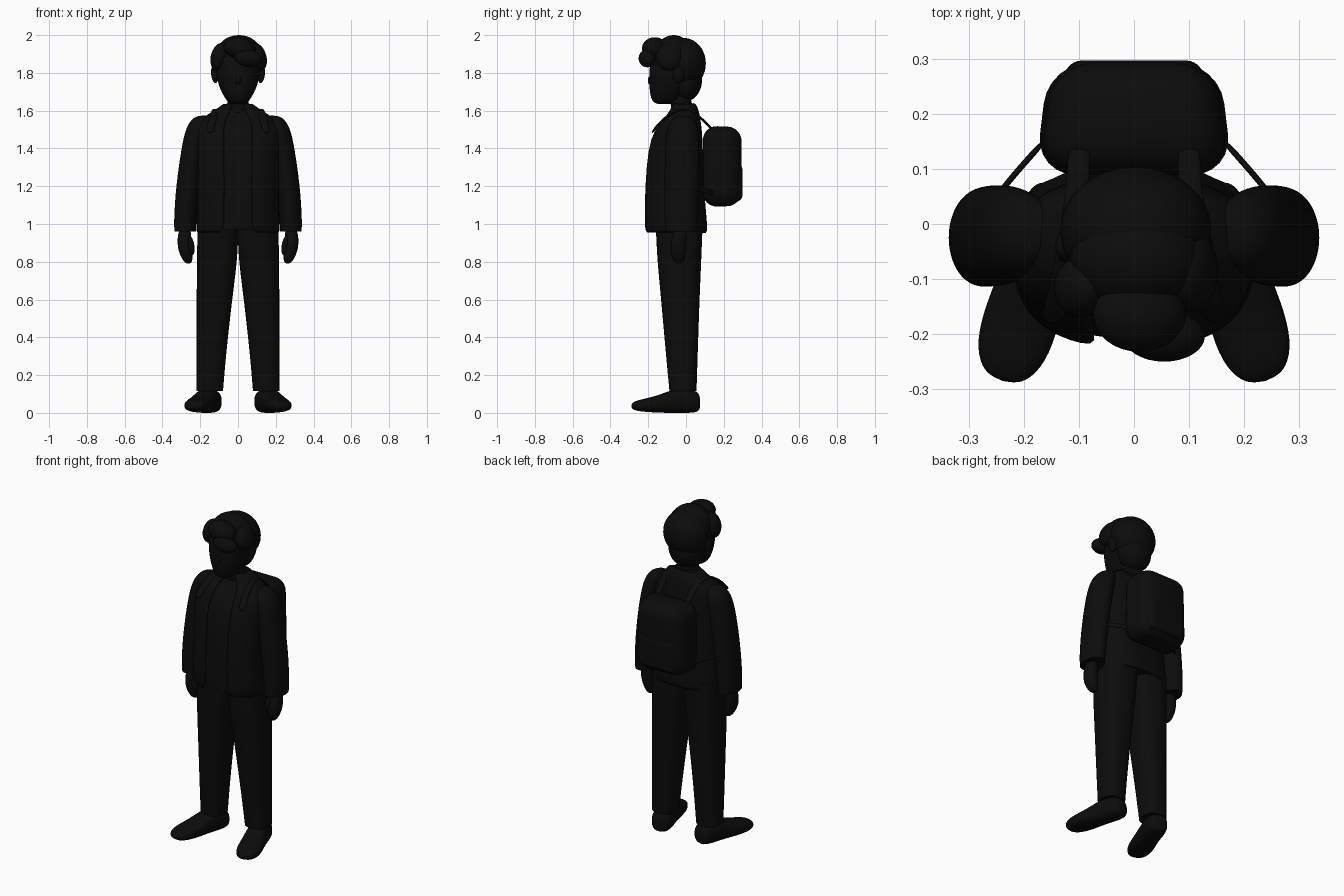
import bpy, bmesh, math
from mathutils import Matrix, Vector

if "Cube" in bpy.data.objects:
    bpy.data.objects.remove(bpy.data.objects["Cube"])

black = bpy.data.materials.new("near_black")
black.diffuse_color = (0.0035, 0.0035, 0.0035, 1)
black.use_nodes = True
black.node_tree.nodes["Principled BSDF"].inputs["Base Color"].default_value = black.diffuse_color


def finish(name, bm, subsurf=0, thick=0, offset=0, mat=None):
    bmesh.ops.recalc_face_normals(bm, faces=bm.faces)
    if mat:
        bmesh.ops.transform(bm, matrix=mat, verts=bm.verts)
    me = bpy.data.meshes.new(name)
    bm.to_mesh(me)
    bm.free()
    me.materials.append(black)
    ob = bpy.data.objects.new(name, me)
    bpy.context.collection.objects.link(ob)
    if thick:
        m = ob.modifiers.new("thickness", 'SOLIDIFY')
        m.thickness, m.offset = thick, offset
    if subsurf:
        m = ob.modifiers.new("smooth", 'SUBSURF')
        m.levels = m.render_levels = subsurf
    bpy.ops.object.select_all(action='DESELECT')
    ob.select_set(True)
    bpy.context.view_layer.objects.active = ob
    bpy.ops.object.shade_smooth_by_angle(angle=math.radians(45))
    return ob


def loft(name, rings, n=2.0, along='z', gap=0, hard=(True, True), thick=0, seg=28, mat=None):
    """Skin superellipse rings: (position, centre a, centre b, radius a, radius b)."""
    bm = bmesh.new()
    crease = bm.edges.layers.float.new('crease_edge')
    rows = []
    for p, ca, cb, ra, rb in rings:
        row = []
        for i in range(seg + (1 if gap else 0)):
            t = -math.pi / 2 + gap + (2 * math.pi - 2 * gap) * i / seg
            c, s = math.cos(t), math.sin(t)
            a = ca + ra * math.copysign(abs(c) ** (2 / n), c)
            b = cb + rb * math.copysign(abs(s) ** (2 / n), s)
            row.append(bm.verts.new((a, b, p) if along == 'z' else (a, p, b)))
        rows.append(row)
    for r0, r1 in zip(rows, rows[1:]):
        for i in range(seg):
            j = i + 1 if gap else (i + 1) % seg
            bm.faces.new((r0[i], r0[j], r1[j], r1[i]))
    if not gap:
        for row, h in zip((rows[0], rows[-1]), hard):
            f = bm.faces.new(row)
            for e in f.edges:
                e[crease] = 1.0 if h else 0.0
    return finish(name, bm, 2 if not gap else 1, thick, -1 if gap else 0, mat)


def ball(name, centre, radii, tilt=0):
    bm = bmesh.new()
    bmesh.ops.create_uvsphere(bm, u_segments=32, v_segments=20, radius=1)
    mat = Matrix.Translation(centre) @ Matrix.Rotation(tilt, 4, 'Y') @ Matrix.Diagonal((*radii, 1))
    return finish(name, bm, mat=mat)


def ribbon(name, pts, side, width, thick):
    bm = bmesh.new()
    off = Vector(side) * width / 2
    rows = [(bm.verts.new(Vector(p) - off), bm.verts.new(Vector(p) + off)) for p in pts]
    for a, b in zip(rows, rows[1:]):
        bm.faces.new((a[0], a[1], b[1], b[0]))
    return finish(name, bm, 2, thick)


# Torso: shirt inside, open jacket shell outside
body = [(0.95, -0.055, 0.225, 0.172), (1.05, -0.06, 0.22, 0.168), (1.2, -0.065, 0.215, 0.16),
        (1.4, -0.06, 0.22, 0.15), (1.5, -0.045, 0.228, 0.13), (1.565, -0.022, 0.195, 0.097),
        (1.6, -0.01, 0.12, 0.078), (1.645, -0.012, 0.072, 0.062)]
loft("jacket", [(z, 0, cy, rx, ry) for z, cy, rx, ry in body], 2.5, gap=0.26, thick=0.02)
loft("shirt", [(z + (0.02 if z < 1 else -0.005), 0, cy, rx - 0.018, ry - 0.018)
               for z, cy, rx, ry in body], 2.5)
loft("neck", [(1.56, 0, -0.02, 0.06, 0.055), (1.64, 0, -0.025, 0.056, 0.055),
              (1.74, 0, -0.04, 0.058, 0.06)])

# Head
loft("head", [(1.634, 0, -0.115, 0.03, 0.035), (1.645, 0, -0.112, 0.055, 0.065),
              (1.68, 0, -0.1, 0.078, 0.09), (1.74, 0, -0.08, 0.106, 0.116),
              (1.82, 0, -0.065, 0.122, 0.13), (1.9, 0, -0.06, 0.122, 0.125),
              (1.95, 0, -0.05, 0.08, 0.08)], 2.2, hard=(False, False))
for name, c, r, tilt in [
        ("hair_back", (0.003, -0.012, 1.85), (0.138, 0.117, 0.135), 0),
        ("hair_nape", (0, 0.0, 1.765), (0.104, 0.085, 0.115), 0),
        ("hair_crown", (0.005, -0.065, 1.895), (0.122, 0.1, 0.105), 0),
        ("hair_side_left", (-0.098, -0.115, 1.885), (0.046, 0.055, 0.075), 0.25),
        ("hair_side_right", (0.105, -0.085, 1.885), (0.045, 0.075, 0.075), -0.3),
        ("hair_fringe_upper", (0.01, -0.165, 1.93), (0.085, 0.068, 0.058), 0.15),
        ("hair_fringe_lower", (0.055, -0.205, 1.877), (0.075, 0.046, 0.046), 0.2)]:
    ball(name, c, r, tilt)
ball("nose", (0, -0.19, 1.76), (0.014, 0.012, 0.022))

# Backpack: tapered and rounded box with a pocket
for name, size, c, taper, bev in [
        ("backpack", (0.365, 0.205, 0.43), (0, 0.192, 1.305), 0.86, 0.075),
        ("backpack_pocket", (0.27, 0.06, 0.2), (0, 0.268, 1.22), 0.9, 0.025)]:
    bm = bmesh.new()
    bmesh.ops.create_cube(bm, size=1)
    for v in bm.verts:
        if v.co.y > 0:
            v.co.x *= taper
            v.co.z *= 0.97
        if v.co.z > 0:
            v.co.x *= 0.94
    bmesh.ops.transform(bm, verts=bm.verts,
                        matrix=Matrix.Translation(c) @ Matrix.Diagonal((*size, 1)))
    bmesh.ops.bevel(bm, geom=bm.edges[:], offset=bev, segments=6, profile=0.5, affect='EDGES')
    finish(name, bm)

# Paired parts
for s, side in ((1, "right"), (-1, "left")):
    ball("ear_" + side, (s * 0.125, -0.04, 1.79), (0.017, 0.03, 0.045), s * 0.15)

    loft("sleeve_" + side, [(0.96, s * 0.28, -0.025, 0.057, 0.085), (1.02, s * 0.28, -0.025, 0.06, 0.09),
                            (1.2, s * 0.265, -0.022, 0.064, 0.093), (1.4, s * 0.238, -0.02, 0.062, 0.092),
                            (1.5, s * 0.215, -0.018, 0.064, 0.085), (1.55, s * 0.195, -0.015, 0.056, 0.065),
                            (1.575, s * 0.18, -0.012, 0.035, 0.035)], hard=(True, False))

    loft("hand_" + side, [(0.79, s * 0.262, -0.035, 0.012, 0.015), (0.805, s * 0.266, -0.038, 0.026, 0.03),
                          (0.86, s * 0.28, -0.042, 0.038, 0.045), (0.92, s * 0.285, -0.035, 0.037, 0.042),
                          (0.98, s * 0.28, -0.028, 0.032, 0.035)], 2.2, hard=(False, False))
    ball("thumb_" + side, (s * 0.248, -0.062, 0.885), (0.017, 0.02, 0.05), s * 0.15)

    loft("trouser_leg_" + side, [(0.115, s * 0.15, -0.016, 0.071, 0.072), (0.3, s * 0.142, -0.022, 0.078, 0.084),
                                 (0.6, s * 0.125, -0.03, 0.094, 0.102), (0.82, s * 0.11, -0.036, 0.109, 0.118),
                                 (1.0, s * 0.105, -0.036, 0.108, 0.125)], 2.5)

    # Shoe lofted heel to toe, then toed out
    shoe = [(0.072, 0.05, 0.03, 0.03), (0.06, 0.06, 0.055, 0.058), (0.0, 0.063, 0.064, 0.064),
            (-0.07, 0.063, 0.062, 0.063), (-0.13, 0.05, 0.066, 0.05), (-0.21, 0.041, 0.071, 0.037),
            (-0.27, 0.038, 0.058, 0.028), (-0.3, 0.036, 0.026, 0.014)]
    turn = Matrix.Translation((s * 0.152, 0, 0)) @ Matrix.Rotation(s * 0.3, 4, 'Z')
    loft("shoe_" + side, [(y, 0, z, rx, rz) for y, z, rx, rz in shoe], 2.6, 'y',
         hard=(False, False), mat=turn)

    # Backpack straps and collar
    ribbon("shoulder_strap_" + side, [(s * 0.1, 0.15, 1.49), (s * 0.1, 0.105, 1.535), (s * 0.105, 0.05, 1.59),
                                      (s * 0.115, -0.02, 1.615), (s * 0.13, -0.1, 1.575),
                                      (s * 0.145, -0.16, 1.515), (s * 0.15, -0.18, 1.48)],
           (1, 0, 0), 0.045, 0.014)
    ribbon("lower_strap_" + side, [(s * 0.165, 0.15, 1.16), (s * 0.19, 0.122, 1.17),
                                   (s * 0.22, 0.088, 1.18), (s * 0.255, 0.045, 1.19)],
           (0, 0, 1), 0.028, 0.012)
